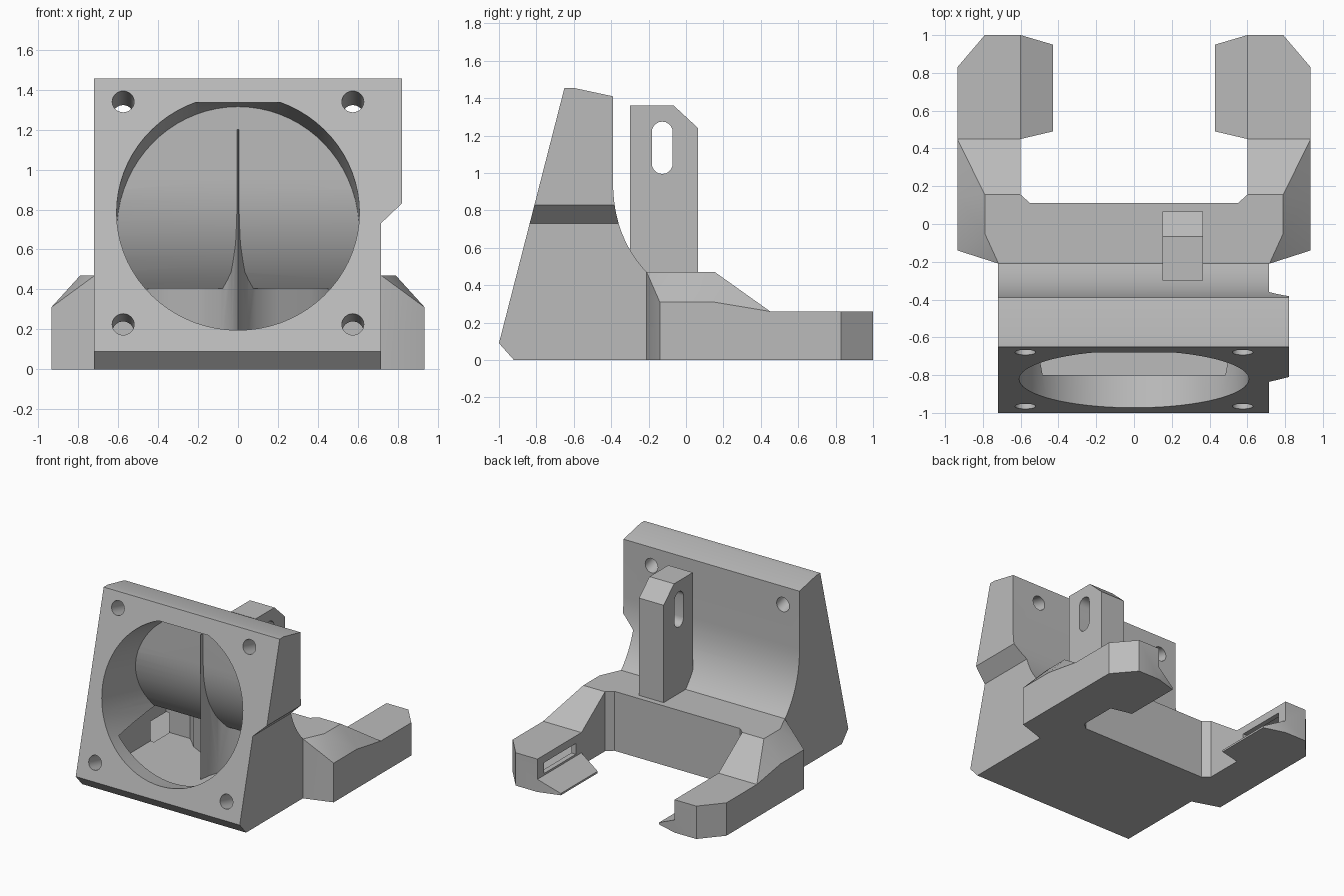
import bpy, bmesh, math
from mathutils import Vector, Matrix

if "Cube" in bpy.data.objects:
    bpy.data.objects.remove(bpy.data.objects["Cube"])

plastic = bpy.data.materials.new("grey plastic")
plastic.diffuse_color = (0.5, 0.5, 0.5, 1)
plastic.use_nodes = True
plastic.node_tree.nodes["Principled BSDF"].inputs["Base Color"].default_value = plastic.diffuse_color


def finish(name, bm):
    bmesh.ops.recalc_face_normals(bm, faces=bm.faces)
    me = bpy.data.meshes.new(name)
    bm.to_mesh(me)
    bm.free()
    me.materials.append(plastic)
    ob = bpy.data.objects.new(name, me)
    bpy.context.collection.objects.link(ob)
    return ob


def prism(name, pts, axis, lo, hi):
    """Extrude a 2D outline along an axis; outline is the other two coordinates in order."""
    def place(p, h):
        v = list(p)
        v.insert("xyz".index(axis), h)
        return v
    bm = bmesh.new()
    a = [bm.verts.new(place(p, lo)) for p in pts]
    b = [bm.verts.new(place(p, hi)) for p in pts]
    bm.faces.new(a)
    bm.faces.new(b)
    for i in range(len(pts)):
        j = (i + 1) % len(pts)
        bm.faces.new((a[i], a[j], b[j], b[i]))
    return finish(name, bm)


def hull(name, pts):
    bm = bmesh.new()
    for p in pts:
        bm.verts.new(p)
    bmesh.ops.convex_hull(bm, input=bm.verts[:])
    bmesh.ops.dissolve_limit(bm, angle_limit=0.01, verts=bm.verts[:], edges=bm.edges[:])
    return finish(name, bm)


def cylinder(name, start, direction, length, r, seg):
    d = Vector(direction).normalized()
    m = Matrix.Translation(Vector(start) + d * length / 2) @ d.to_track_quat('Z', 'Y').to_matrix().to_4x4()
    bm = bmesh.new()
    bmesh.ops.create_cone(bm, cap_ends=True, segments=seg, radius1=r, radius2=r, depth=length, matrix=m)
    return finish(name, bm)


def combine(ob, other, op):
    """Boolean that consumes the second object."""
    mod = ob.modifiers.new("b", 'BOOLEAN')
    mod.operation, mod.solver, mod.object = op, 'EXACT', other
    bpy.context.view_layer.objects.active = ob
    bpy.ops.object.modifier_apply(modifier=mod.name)
    bpy.data.objects.remove(other)


def bend(a, c, b, n=12):
    """Quadratic curve from a to b with control point c."""
    out = []
    for i in range(n + 1):
        t = i / n
        out.append(tuple((1 - t) ** 2 * a[k] + 2 * t * (1 - t) * c[k] + t * t * b[k] for k in (0, 1)))
    return out


def box(name, x, y, z):
    return prism(name, [(x[0], y[0]), (x[1], y[0]), (x[1], y[1]), (x[0], y[1])], 'z', *z)


# Main housing: side profile with tilted fan face and curved back
profile = [(-.92, 0), (-1, .09), (-.65, 1.455), (-.6, 1.455), (-.39, 1.41)]
profile += bend((-.39, .95), (-.39, .66), (-.21, .47)) + [(.11, .47), (.11, 0)]
body = prism("fan_duct_body", profile, 'x', -.72, .82)
combine(body, prism("side_trim", [(.715, -.1), (.715, .73), (.82, .83), (.9, .83), (.9, -.1)],
                    'y', -2, 2), 'DIFFERENCE')

# Side arms with sloping shoulders, hook lips and inner corner fillets
for s in (-1, 1):
    shoulder = hull("shoulder", [(s * x, y, z) for x, y, z in (
        (.6, -.21, .47), (.717, -.21, .47), (.79, -.05, .47), (.79, .155, .47), (.6, .155, .47),
        (.935, -.14, .31), (.935, .15, .31), (.6, .45, .26), (.935, .45, .26),
        (.6, -.21, 0), (.717, -.21, 0), (.935, -.14, 0), (.935, .45, 0), (.6, .45, 0))])
    arm = prism("arm", [(s * x, y) for x, y in (
        (.6, .45), (.935, .45), (.935, .83), (.79, 1), (.6, 1))], 'z', 0, .26)
    lip = hull("lip", [(s * x, y, z) for x, y, z in (
        (.6, .45, .1), (.6, 1, .1), (.43, .95, .015), (.43, .49, .015),
        (.6, .45, 0), (.6, 1, 0), (.43, .95, 0), (.43, .49, 0))])
    corner = prism("corner", [(s * x, y) for x, y in (
        (.6, .155), (.6, .11), (.55, .11))], 'z', 0, .47)
    for part in (shoulder, arm, lip, corner):
        combine(body, part, 'UNION')

# Fan opening and inner chamber, bounded by the curved back wall
tilt = (0, .969, -.248)


def on_face(x, z, back=.1):
    y = -1 + .35 * (z - .09) / 1.365
    return Vector((x, y, z)) - Vector(tilt) * back


cavity = cylinder("cavity", on_face(0, .785), tilt, 1.4, .608, 72)
inner = [(-1.3, .06), (-1.3, 1.335), (-.44, 1.335)]
inner += bend((-.44, .95), (-.44, .64), (-.24, .405)) + [(.05, .405), (.05, .06)]
combine(cavity, prism("inner", inner, 'x', -.7, .7), 'INTERSECT')
combine(cavity, box("channel", (-.67, .67), (-.8, .06), (.055, .4)), 'UNION')

# Flow divider: a cusp that flares out towards the back
half = [(.012, -.38), (.035, -.3), (.09, -.22), (.2, -.12), (.36, -.04), (.5, .1)]
plan = [(0, -.47)] + half + [(-x, y) for x, y in reversed(half)]
combine(cavity, prism("divider", plan, 'z', -.1, 1.2), 'DIFFERENCE')
combine(body, cavity, 'DIFFERENCE')

# Air ducts through the arms, and outlets above the lips
for s in (-1, 1):
    duct = prism("duct", [(s * x, y) for x, y in (
        (.64, -.14), (.88, -.09), (.88, .8), (.76, .94), (.64, .94))], 'z', .05, .21)
    combine(duct, box("outlet", (min(s * .5, s * .7), max(s * .5, s * .7)), (.52, .92), (.115, .2)), 'UNION')
    combine(body, duct, 'DIFFERENCE')

# Screw holes
for x in (-.575, .575):
    for z, depth in ((.225, .35), (1.34, 1)):
        combine(body, cylinder("hole", on_face(x, z), tilt, depth, .055, 32), 'DIFFERENCE')

# Mounting tab with a rounded slot
tab = prism("mounting_tab", [(-.3, .56), (-.3, 1.36), (-.065, 1.36), (.065, 1.24),
                             (.065, .45), (-.2, .45)], 'x', .15, .365)
slot = [(-.127 + .056 * math.cos(a), zc + .056 * math.sin(a))
        for zc, a0 in ((1.219, 0), (1.051, math.pi))
        for a in [a0 + math.pi * i / 10 for i in range(11)]]
combine(tab, prism("slot", slot, 'x', 0, .5), 'DIFFERENCE')

for ob in (body, tab):
    bpy.ops.object.select_all(action='DESELECT')
    ob.select_set(True)
    bpy.context.view_layer.objects.active = ob
    bpy.ops.object.shade_smooth_by_angle(angle=math.radians(25))
